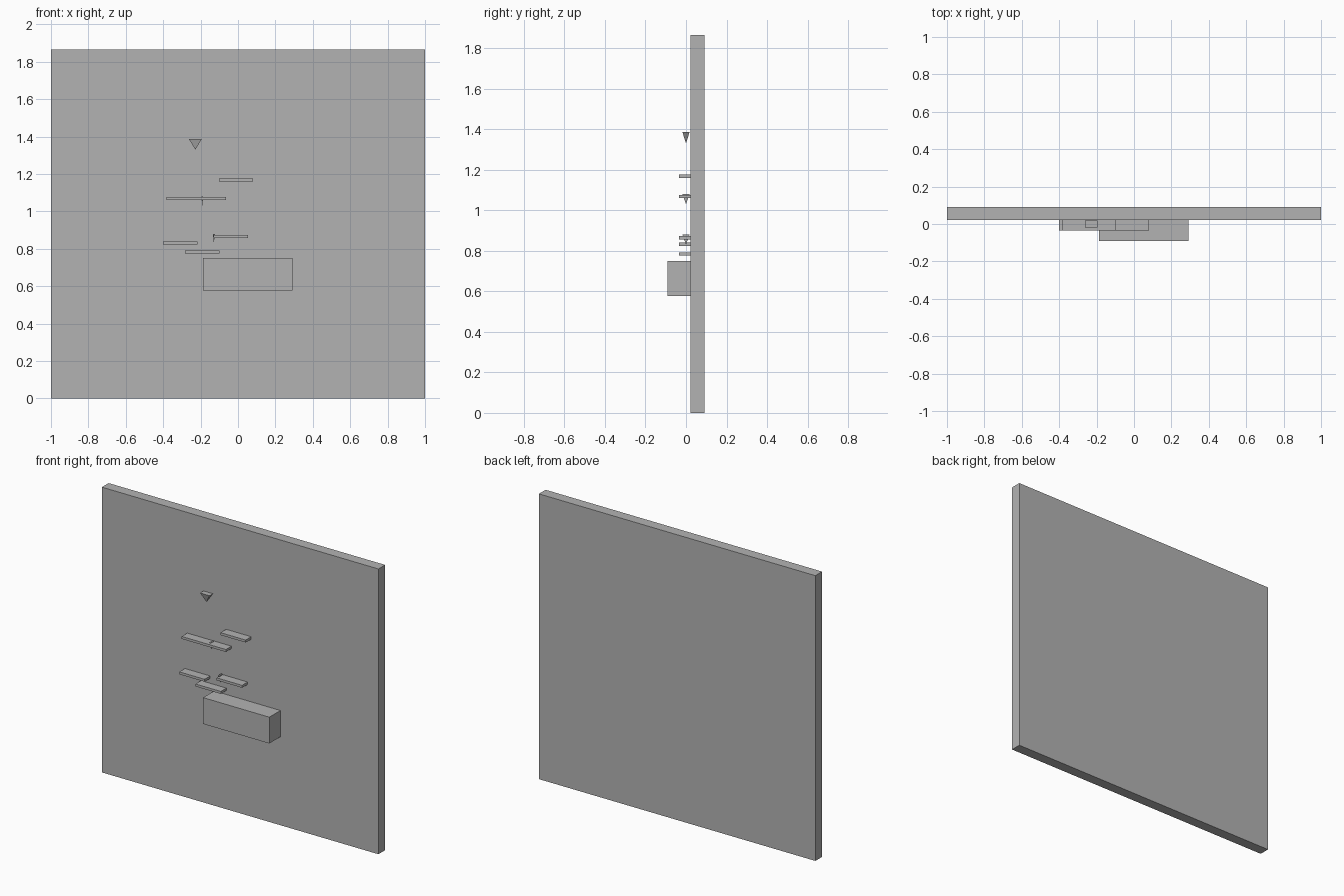
import bpy
import bmesh
from mathutils import Matrix

cube = bpy.data.objects.get("Cube")
if cube:
    bpy.data.objects.remove(cube, do_unlink=True)

grey = bpy.data.materials.new("plain grey")
grey.use_nodes = True
grey.diffuse_color = (0.45, 0.45, 0.45, 1)
grey.node_tree.nodes["Principled BSDF"].inputs["Base Color"].default_value = grey.diffuse_color


def finish(name, bm):
    mesh = bpy.data.meshes.new(name)
    bmesh.ops.recalc_face_normals(bm, faces=bm.faces)
    bm.to_mesh(mesh)
    bm.free()
    mesh.materials.append(grey)
    bpy.context.collection.objects.link(bpy.data.objects.new(name, mesh))


def box(name, x, y, z):
    """Box spanning the given (low, high) range on each axis."""
    spans = (x, y, z)
    centre = [(a + b) / 2 for a, b in spans]
    size = [b - a for a, b in spans]
    bm = bmesh.new()
    bmesh.ops.create_cube(
        bm, size=1, matrix=Matrix.Translation(centre) @ Matrix.Diagonal((*size, 1)))
    finish(name, bm)


def spike(name, x, width, depth, tip, top):
    """Four-sided pyramid pointing down, centred on y = 0."""
    bm = bmesh.new()
    rim = [bm.verts.new((x + sx * width / 2, sy * depth / 2, top))
           for sx, sy in ((-1, -1), (1, -1), (1, 1), (-1, 1))]
    point = bm.verts.new((x, 0, tip))
    bm.faces.new(rim)
    for i in range(4):
        bm.faces.new((rim[i], rim[i - 1], point))
    finish(name, bm)


# Wall panel and the large block on its front
WALL_FRONT, WALL_BACK = 0.0225, 0.092
box("wall", (-1, 1), (WALL_FRONT, WALL_BACK), (0, 1.865))
box("block", (-0.188, 0.291), (-0.092, WALL_FRONT), (0.578, 0.75))

# Thin shelves: left end, right end, underside
shelves = {
    "top_shelf": (-0.102, 0.08, 1.16),
    "long_shelf": (-0.383, -0.063, 1.06),
    "middle_shelf": (-0.13, 0.054, 0.857),
    "side_shelf": (-0.4, -0.217, 0.824),
    "low_shelf": (-0.283, -0.1, 0.776),
}
for name, (x0, x1, z) in shelves.items():
    box(name, (x0, x1), (-0.035, WALL_FRONT), (z, z + 0.016))

# Downward spikes, two of them very slim
spike("large_spike", -0.228, 0.068, 0.035, 1.33, 1.386)
spike("upper_slim_spike", -0.191, 0.01, 0.035, 1.03, 1.08)
spike("lower_slim_spike", -0.129, 0.01, 0.035, 0.83, 0.88)
